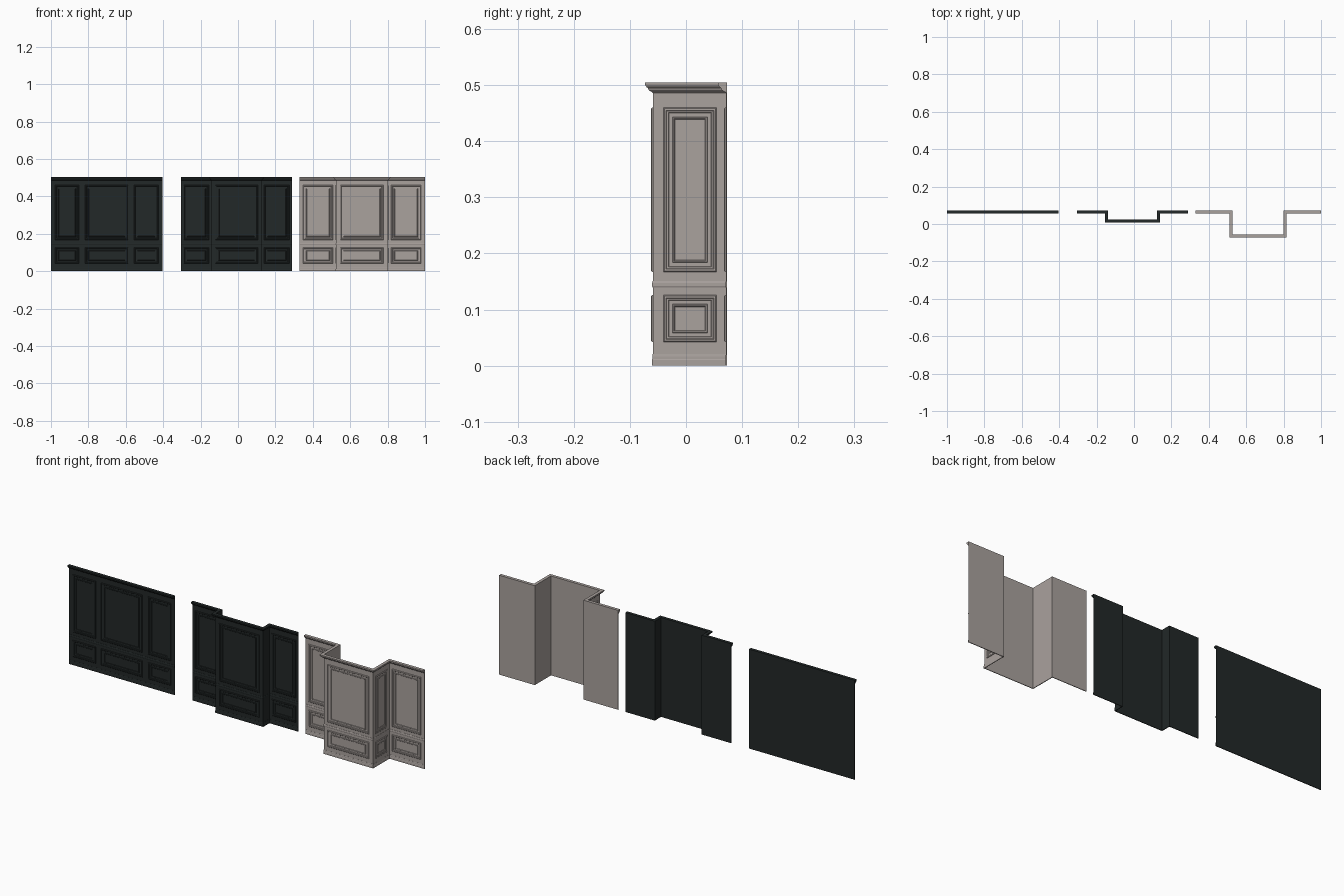
import bpy, bmesh
from mathutils import Vector

if "Cube" in bpy.data.objects:
    bpy.data.objects.remove(bpy.data.objects["Cube"])

BACK = 0.0723          # y of the rear wall plane
HALF = 0.0007          # half the sheet thickness


def material(name, rgb):
    m = bpy.data.materials.new(name)
    m.diffuse_color = (*rgb, 1)
    m.use_nodes = True
    m.node_tree.nodes["Principled BSDF"].inputs["Base Color"].default_value = m.diffuse_color
    return m


dark = material("dark_paint", (0.016, 0.021, 0.021))
grey = material("warm_grey_paint", (0.40, 0.36, 0.34))


def finish(bm, name, mat):
    bmesh.ops.recalc_face_normals(bm, faces=bm.faces)
    me = bpy.data.meshes.new(name)
    bm.to_mesh(me)
    bm.free()
    me.materials.append(mat)
    ob = bpy.data.objects.new(name, me)
    bpy.context.collection.objects.link(ob)
    return ob


def normal(a, b):
    d = (b - a).normalized()
    return Vector((d.y, -d.x))


def sweep(name, path, profile, mat):
    """Sweep a closed (outward, z) profile along a mitred plan path."""
    pts = [Vector(p) for p in path]
    segs = [normal(a, b) for a, b in zip(pts, pts[1:])]
    bm = bmesh.new()
    rings = []
    for i, p in enumerate(pts):
        n1, n2 = segs[max(i - 1, 0)], segs[min(i, len(segs) - 1)]
        mitre = (n1 + n2) / (1 + n1.dot(n2))
        rings.append([bm.verts.new((p.x + mitre.x * o, p.y + mitre.y * o, z))
                      for o, z in profile])
    k = len(profile)
    for r, s in zip(rings, rings[1:]):
        for j in range(k):
            bm.faces.new((r[j], r[(j + 1) % k], s[(j + 1) % k], s[j]))
    bm.faces.new(rings[0])
    bm.faces.new(rings[-1])
    return finish(bm, name, mat)


# (inset, height) steps of a framed panel: outer moulding, field, inner bead
STEPS = [(0, 0), (0, .0018), (.002, .0036), (.005, .0036), (.006, .0026),
         (.009, .0022), (.010, .0009), (.0165, .0009), (.0175, .0024),
         (.0195, .0024), (.021, .0009)]


def panel(name, a, b, start, end, z0, z1, mat):
    """Raised frame on the wall face a-b, between distances start and end."""
    a, b = Vector(a), Vector(b)
    d, n = (b - a).normalized(), normal(a, b)
    bm = bmesh.new()
    rings = []
    for inset, h in STEPS:
        ring = []
        for u, z in ((start + inset, z0 + inset), (end - inset, z0 + inset),
                     (end - inset, z1 - inset), (start + inset, z1 - inset)):
            p = a + d * u + n * (h + HALF * 0.9)
            ring.append(bm.verts.new((p.x, p.y, z)))
        rings.append(ring)
    for r, s in zip(rings, rings[1:]):
        for j in range(4):
            bm.faces.new((r[j], r[(j + 1) % 4], s[(j + 1) % 4], s[j]))
    bm.faces.new(rings[-1])
    bm.faces.new(rings[0])
    return finish(bm, name, mat)


SHEET = [(-HALF, 0), (HALF, 0), (HALF, .504), (-HALF, .504)]
BASE = [(0, 0), (.0028, 0), (.0028, .010), (.0020, .012), (.0020, .016),
        (.0012, .021), (0, .021)]
RAIL = [(0, .139), (.0014, .1395), (.0024, .142), (.0024, .147),
        (.0014, .1505), (0, .151)]
CROWN = [(-HALF, .486), (.001, .486), (.003, .488), (.0055, .489),
         (.0085, .4915), (.010, .495), (.0115, .4955), (.0135, .498),
         (.015, .501), (.015, .505), (-HALF, .505)]


def wall(name, path, panels, mat):
    for part, prof in (("sheet", SHEET), ("baseboard", BASE),
                       ("chair_rail", RAIL), ("crown", CROWN)):
        sweep(f"{name}_{part}", path, prof, mat)
    for i, (seg, start, end) in enumerate(panels):
        a, b = path[seg], path[seg + 1]
        panel(f"{name}_upper_panel_{i}", a, b, start, end, .167, .46, mat)
        panel(f"{name}_lower_panel_{i}", a, b, start, end, .042, .126, mat)


def bay_path(x0, x1, x2, x3, front):
    return [(x0, BACK), (x1, BACK), (x1, front), (x2, front),
            (x2, BACK), (x3, BACK)]


# flat wall
wall("flat_wall", [(-1, BACK), (-.405, BACK)],
     [(0, .021, .150), (0, .182, .413), (0, .445, .574)], dark)

# shallow stepped wall
wall("shallow_wall", bay_path(-.305, -.14, .125, .29, .0225),
     [(0, .015, .150), (2, .019, .246), (4, .015, .150)], dark)

# deep stepped wall, with panels on its returns too
wall("deep_wall", bay_path(.33, .525, .80, 1.0, -.058),
     [(0, .018, .178), (1, .0175, .1125), (2, .022, .253),
      (3, .0175, .1125), (4, .018, .178)], grey)
